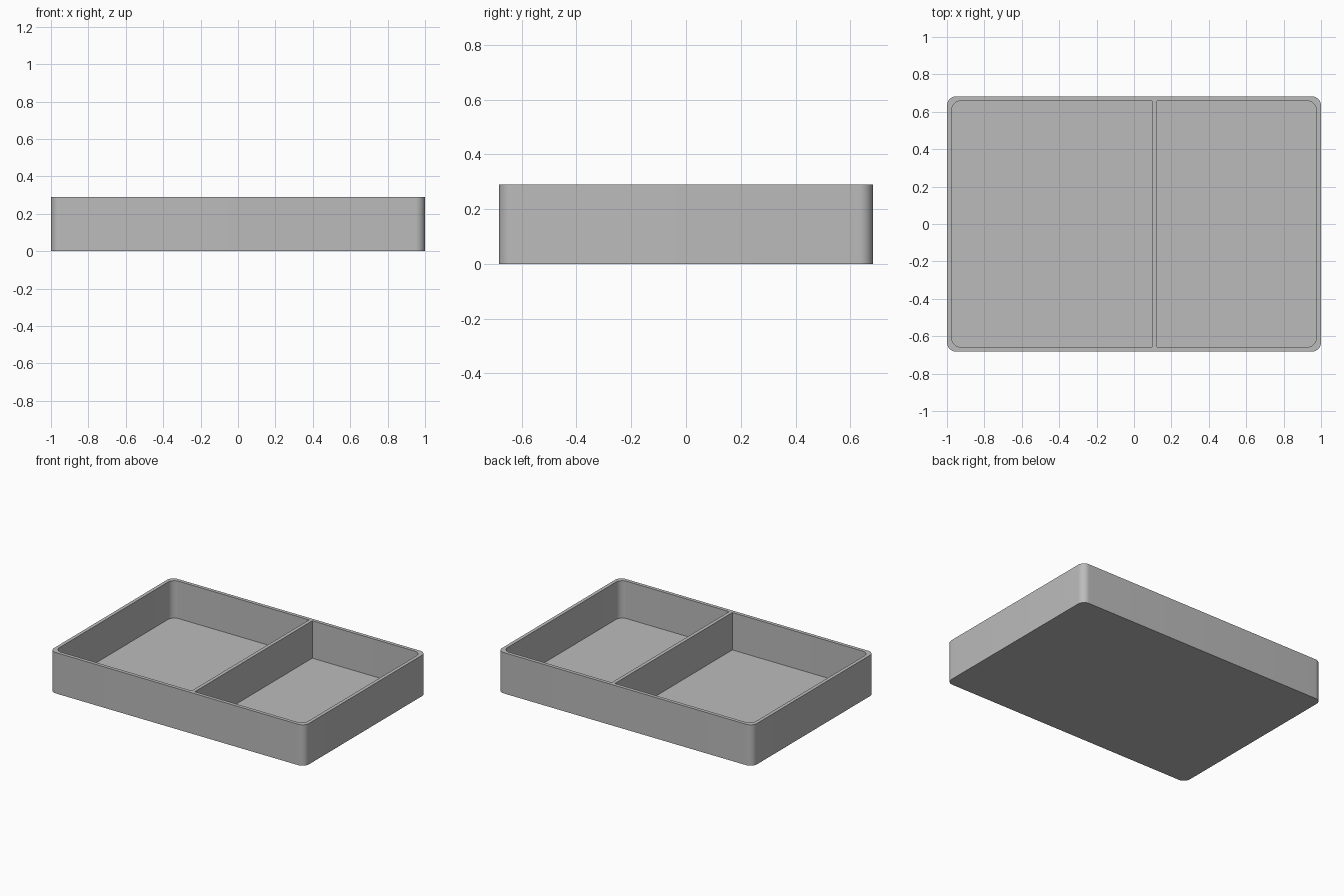
import bpy
import bmesh
from math import cos, sin, pi, radians

LENGTH, WIDTH, HEIGHT = 2.0, 1.366, 0.29
WALL, FLOOR = 0.025, 0.025
RADIUS = 0.05
DIVIDER_LEFT, DIVIDER_RIGHT = 0.097, 0.122
SEGMENTS = 12

if "Cube" in bpy.data.objects:
    bpy.data.objects.remove(bpy.data.objects["Cube"])

grey = bpy.data.materials.new("light grey plastic")
grey.use_nodes = True
COLOUR = (0.5, 0.5, 0.5, 1)
grey.diffuse_color = COLOUR
grey.node_tree.nodes["Principled BSDF"].inputs["Base Color"].default_value = COLOUR


def rounded_block(name, x0, x1, y0, y1, z0, z1, r_left, r_right):
    """Upright prism whose corner radius may differ at its two x ends."""
    corners = [(x1, y1, r_right, 0), (x0, y1, r_left, 1),
               (x0, y0, r_left, 2), (x1, y0, r_right, 3)]
    outline = []
    for x, y, r, quarter in corners:
        sx = 1 if quarter in (0, 3) else -1
        sy = 1 if quarter < 2 else -1
        for i in range(SEGMENTS + 1 if r else 1):
            a = (quarter + i / SEGMENTS) * pi / 2
            outline.append((x - sx * r + r * cos(a), y - sy * r + r * sin(a)))
    bm = bmesh.new()
    base = bm.faces.new([bm.verts.new((x, y, z0)) for x, y in outline])
    top = bmesh.ops.extrude_face_region(bm, geom=[base])["geom"]
    bmesh.ops.translate(bm, vec=(0, 0, z1 - z0),
                        verts=[v for v in top if isinstance(v, bmesh.types.BMVert)])
    bmesh.ops.recalc_face_normals(bm, faces=bm.faces)
    mesh = bpy.data.meshes.new(name)
    bm.to_mesh(mesh)
    bm.free()
    mesh.materials.append(grey)
    obj = bpy.data.objects.new(name, mesh)
    bpy.context.collection.objects.link(obj)
    return obj


# Solid tray body
hx, hy = LENGTH / 2, WIDTH / 2
tray = rounded_block("divided_tray", -hx, hx, -hy, hy, 0, HEIGHT, RADIUS, RADIUS)

# Two compartments: rounded at the outer walls, square at the divider
ix, iy = hx - WALL, hy - WALL
pockets = [
    rounded_block("large_compartment_cutter", -ix, DIVIDER_LEFT, -iy, iy,
                  FLOOR, HEIGHT + 0.1, RADIUS, 0),
    rounded_block("small_compartment_cutter", DIVIDER_RIGHT, ix, -iy, iy,
                  FLOOR, HEIGHT + 0.1, 0, RADIUS),
]
bpy.context.view_layer.objects.active = tray
for cutter in pockets:
    cutter.hide_render = True
    cut = tray.modifiers.new(cutter.name, "BOOLEAN")
    cut.operation = "DIFFERENCE"
    cut.solver = "EXACT"
    cut.object = cutter
    bpy.ops.object.modifier_apply(modifier=cut.name)
    bpy.data.objects.remove(cutter)

# Smooth rounded corners, sharp rims
bpy.ops.object.select_all(action="DESELECT")
tray.select_set(True)
bpy.ops.object.shade_smooth_by_angle(angle=radians(30))
